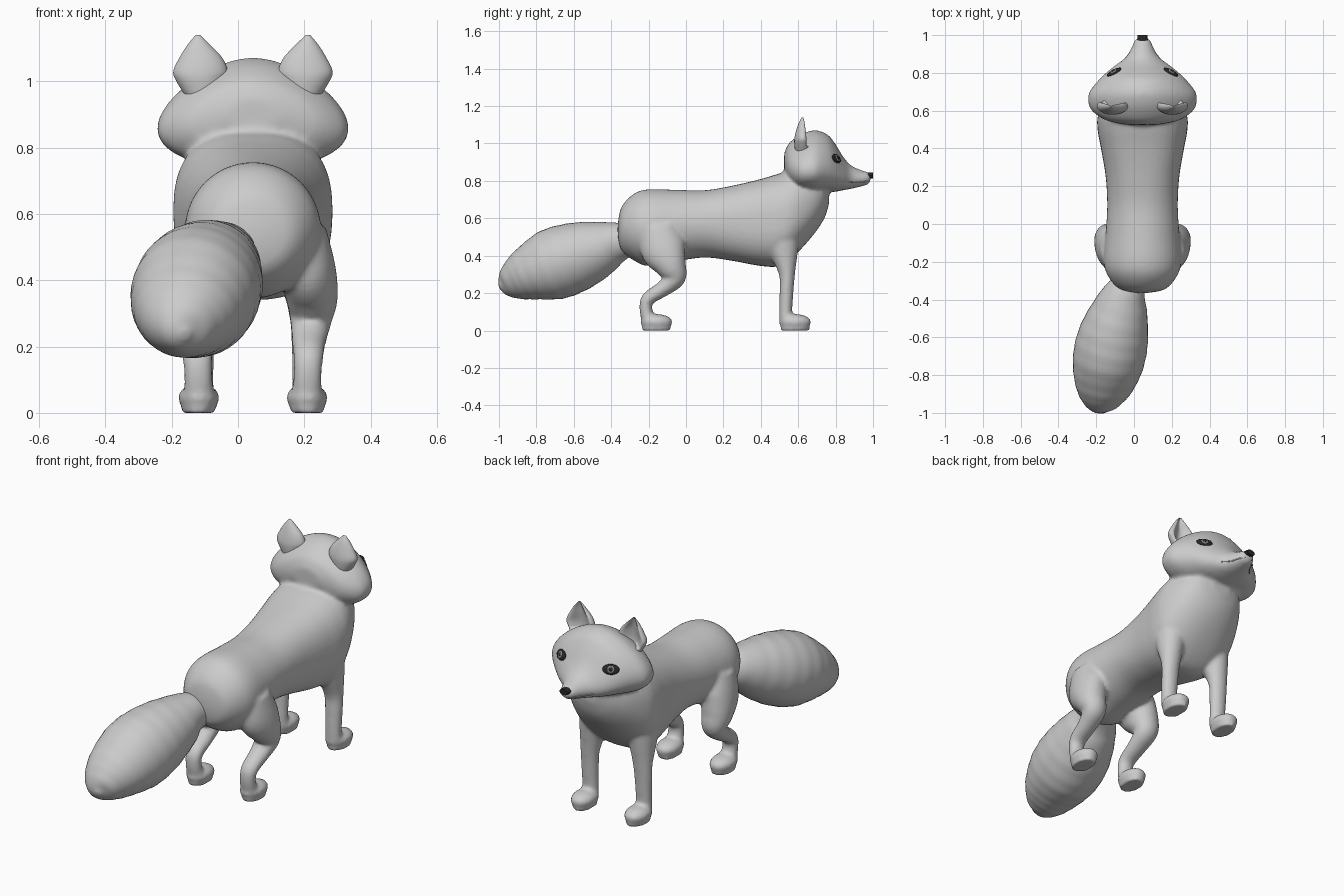
import bpy, bmesh, math
from mathutils import Vector, Matrix

if "Cube" in bpy.data.objects:
    bpy.data.objects.remove(bpy.data.objects["Cube"])

CX = 0.045          # the body's symmetry plane; the swung tail shifts the bounds
SEG = 40


def smooth_rows(rows, steps=6):
    """Catmull-Rom interpolation of rows of numbers."""
    out = []
    for i in range(len(rows) - 1):
        a, b, c, d = (rows[max(0, min(len(rows) - 1, i + k))] for k in (-1, 0, 1, 2))
        for j in range(steps):
            t = j / steps
            out.append([0.5 * (2 * q + (r - p) * t + (2 * p - 5 * q + 4 * r - s) * t * t
                               + (3 * q - p - 3 * r + s) * t ** 3) for p, q, r, s in zip(a, b, c, d)])
    return out + [list(rows[-1])]


def loft(bm, rings):
    loops = [[bm.verts.new(p) for p in ring] for ring in rings]
    for a, b in zip(loops, loops[1:]):
        for i in range(len(a)):
            j = (i + 1) % len(a)
            bm.faces.new((a[i], a[j], b[j], b[i]))
    bm.faces.new(loops[0])
    bm.faces.new(loops[-1])


def angles():
    return [2 * math.pi * i / SEG for i in range(SEG)]


def trunk(bm, rows):
    """Upright rings along y: y, bottom, top, half width, squareness, egg taper."""
    rings = []
    for y, lo, hi, w, n, k in smooth_rows(rows):
        ring = []
        for t in angles():
            c, s = (math.copysign(abs(v) ** (2 / n), v) for v in (math.cos(t), math.sin(t)))
            ring.append((max(w, .004) * c * (1 - k * s), y, (lo + hi) / 2 + (hi - lo) / 2 * s))
        rings.append(ring)
    loft(bm, rings)


def tube(bm, rows, side=1, ripple=0.0):
    """Elliptical rings square to a path: x, y, z, half width, half depth."""
    pts = smooth_rows(rows)
    rings = []
    for i, (x, y, z, w, d) in enumerate(pts):
        tan = (Vector(pts[min(i + 1, len(pts) - 1)][:3]) - Vector(pts[max(i - 1, 0)][:3])).normalized()
        u = Vector((1, 0, 0))
        u = (u - tan * u.dot(tan)).normalized()
        v = tan.cross(u)
        f = 1 + ripple * math.sin(i * 1.6)
        ring = [Vector((x, y, z)) + u * max(w, .002) * f * math.cos(t) + v * max(d, .002) * f * math.sin(t)
                for t in angles()]
        rings.append([(p.x * side, p.y, p.z) for p in ring])
    loft(bm, rings)


def make(name, bm, color=None, x=CX):
    bmesh.ops.recalc_face_normals(bm, faces=bm.faces[:])
    me = bpy.data.meshes.new(name)
    bm.to_mesh(me)
    bm.free()
    ob = bpy.data.objects.new(name, me)
    bpy.context.collection.objects.link(ob)
    ob.location.x = x
    if color:
        mat = bpy.data.materials.get(color[0]) or bpy.data.materials.new(color[0])
        mat.diffuse_color = color[1]
        mat.use_nodes = True
        mat.node_tree.nodes["Principled BSDF"].inputs["Base Color"].default_value = mat.diffuse_color
        me.materials.append(mat)
    me.shade_smooth()
    return ob


BLACK = ("dark", (0.02, 0.02, 0.02, 1))
GREY = ("iris_grey", (0.25, 0.25, 0.25, 1))

# body, head, legs and paws, fused into one skin
bm = bmesh.new()
trunk(bm, [(-.365, .51, .57, .03, 2, 0), (-.345, .43, .66, .12, 2, 0), (-.28, .375, .73, .18, 2, 0),
           (-.2, .345, .755, .205, 2, 0), (-.05, .37, .752, .195, 2, 0), (.1, .39, .75, .187, 2.1, 0),
           (.25, .372, .775, .195, 2.3, 0), (.4, .345, .81, .22, 2.5, 0), (.5, .345, .84, .238, 2.5, 0),
           (.58, .4, .86, .235, 2.4, 0), (.68, .51, .86, .19, 2.2, 0), (.74, .6, .84, .13, 2, 0),
           (.765, .68, .79, .05, 2, 0)])
trunk(bm, [(.525, .86, .95, .08, 2, .2), (.55, .79, 1.0, .19, 2, .25), (.6, .745, 1.04, .258, 2, .3),
           (.65, .735, 1.063, .277, 2, .3), (.7, .735, 1.07, .27, 2, .3), (.76, .74, 1.045, .228, 2, .25),
           (.8, .742, .995, .19, 2, .2), (.84, .75, .93, .142, 2, .2), (.88, .757, .885, .09, 2, .2),
           (.93, .768, .86, .06, 2, .1), (.97, .78, .847, .043, 2, 0), (.987, .797, .837, .025, 2, 0)])
for s in (1, -1):
    tube(bm, [(.14, .51, .54, .085, .1), (.15, .525, .42, .07, .075), (.16, .54, .3, .052, .043),
              (.163, .537, .2, .047, .037), (.163, .533, .1, .044, .035), (.163, .535, .05, .046, .036)], s)
    tube(bm, [(.13, -.14, .53, .095, .11), (.165, -.12, .43, .085, .12), (.178, -.08, .345, .078, .085),
              (.175, -.06, .282, .064, .058), (.17, -.12, .225, .053, .043), (.167, -.2, .172, .046, .037),
              (.165, -.215, .12, .043, .034), (.163, -.2, .05, .046, .038)], s)
    for y in (.583, -.158):
        bmesh.ops.create_uvsphere(bm, u_segments=24, v_segments=16, radius=1, matrix=Matrix.LocRotScale(
            (s * .163, y, .046), None, (.063, .087, .042)))
        bmesh.ops.create_cone(bm, cap_ends=True, segments=32, radius1=1, radius2=1, depth=1,
                              matrix=Matrix.LocRotScale((s * .163, y, .02), None, (.053, .078, .04)))
body = make("body", bm)
bpy.context.view_layer.objects.active = body
rem = body.modifiers.new("fuse", 'REMESH')
rem.mode = 'VOXEL'
rem.voxel_size = 0.01
rem.use_smooth_shade = True
sm = body.modifiers.new("soften", 'SMOOTH')
sm.factor, sm.iterations = 0.5, 8
for name in ("fuse", "soften"):
    bpy.ops.object.modifier_apply(modifier=name)

# bushy tail, swung to one side
bm = bmesh.new()
tube(bm, [(.01, -.28, .48, .06, .07), (-.045, -.37, .47, .115, .11), (-.08, -.48, .432, .157, .158),
          (-.11, -.6, .39, .187, .187), (-.135, -.72, .35, .19, .19), (-.155, -.83, .308, .165, .153),
          (-.165, -.91, .272, .127, .115), (-.165, -.97, .245, .075, .068), (-.16, -.997, .235, .015, .015)],
     ripple=.006)
make("tail", bm, x=0)

for s, tag in ((1, "right"), (-1, "left")):
    # cupped ear, hollow towards the nose
    bm = bmesh.new()
    rings = []
    for z, x, w, d in smooth_rows([(.95, .15, .05, .04), (1.0, .158, .073, .046), (1.03, .158, .082, .045),
                                   (1.07, .157, .065, .036), (1.11, .163, .034, .022), (1.14, .166, .006, .006)]):
        ring = []
        for t in angles():
            q = math.sin(t)
            hollow = 1.5 * q ** 4 if q > 0 and z > .99 else 0
            ring.append((s * (x + w * math.cos(t)), .625 + d * (q - hollow), z))
        rings.append(ring)
    loft(bm, rings)
    make(tag + "_ear", bm)

    # eye: dark rim, grey iris, dark pupil
    _, loc, nor, _ = body.closest_point_on_mesh(Vector((s * .155, .812, .923)))
    rot = nor.to_track_quat('Z', 'Y')
    for part, lift, size, col in (("eye_rim", 0, (.043, .027, .009), BLACK),
                                  ("iris", .006, (.019, .019, .006), GREY),
                                  ("pupil", .010, (.010, .010, .005), BLACK)):
        bm = bmesh.new()
        bmesh.ops.create_uvsphere(bm, u_segments=24, v_segments=12, radius=1,
                                  matrix=Matrix.LocRotScale(loc + nor * lift, rot, size))
        make(f"{tag}_{part}", bm, col)

    # lip line along the muzzle
    bm = bmesh.new()
    line = [body.closest_point_on_mesh(Vector((s * x, y, z)))[1] for x, y, z in
            ((.02, .99, .797), (.05, .96, .792), (.07, .92, .787), (.1, .88, .79))]
    tube(bm, [(p.x, p.y, p.z, .003, .003) for p in line])
    make(tag + "_lip", bm)

# nose
bm = bmesh.new()
bmesh.ops.create_cone(bm, cap_ends=True, segments=12, radius1=.03, radius2=.026, depth=.04,
                      matrix=Matrix.Translation((0, .98, .828)) @ Matrix.Diagonal((1, 1, .6, 1))
                      @ Matrix.Rotation(math.radians(-90), 4, 'X'))
nose = make("nose", bm, BLACK)
nose.data.shade_flat()
